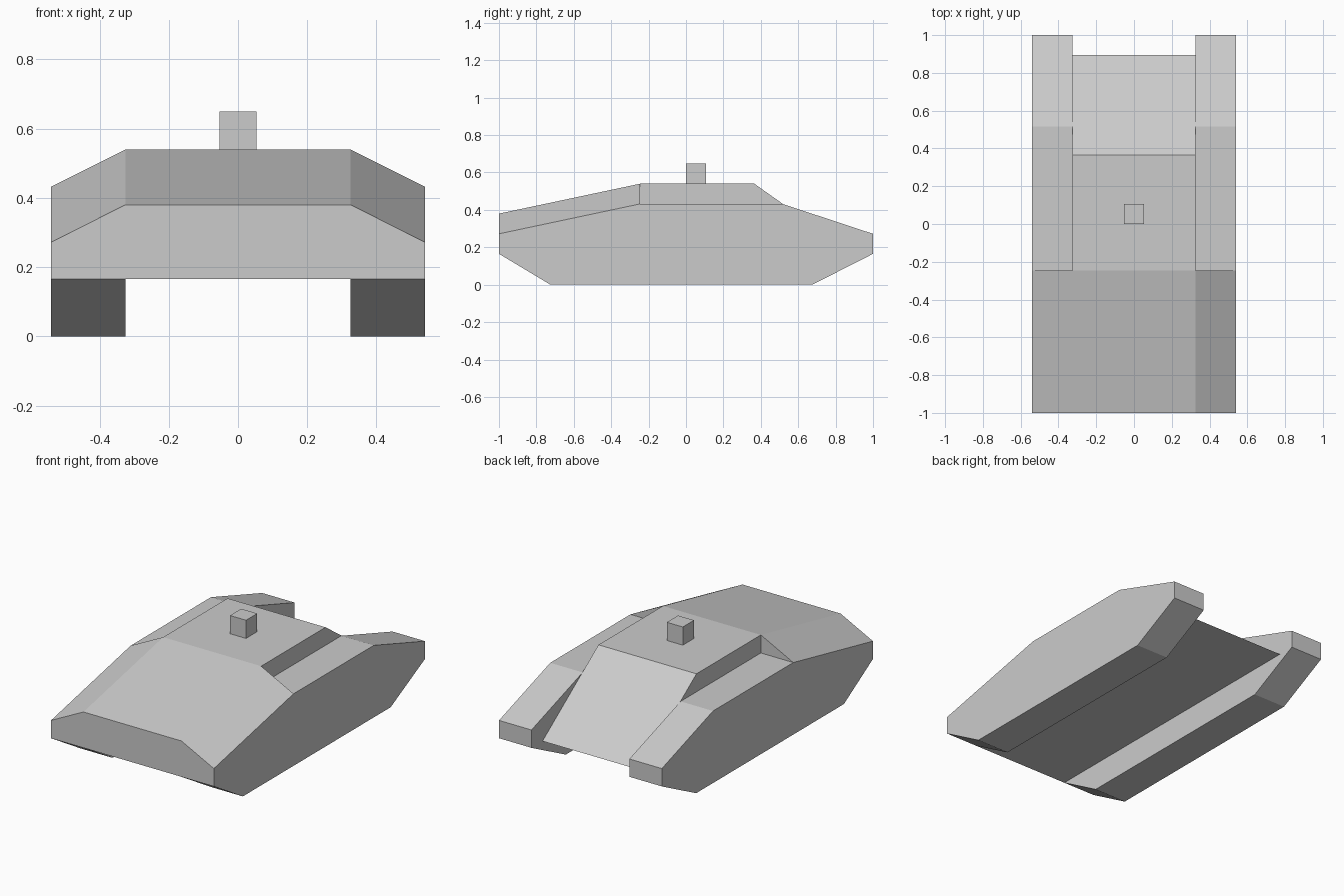
import bpy
import bmesh

if "Cube" in bpy.data.objects:
    bpy.data.objects.remove(bpy.data.objects["Cube"])


def loft(name, loop_a, loop_b):
    """Closed solid between two matching loops of points."""
    bm = bmesh.new()
    a = [bm.verts.new(p) for p in loop_a]
    b = [bm.verts.new(p) for p in loop_b]
    n = len(a)
    bm.faces.new(a)
    bm.faces.new(b[::-1])
    for i in range(n):
        j = (i + 1) % n
        bm.faces.new((a[i], b[i], b[j], a[j]))
    bmesh.ops.recalc_face_normals(bm, faces=bm.faces)
    mesh = bpy.data.meshes.new(name)
    bm.to_mesh(mesh)
    bm.free()
    obj = bpy.data.objects.new(name, mesh)
    bpy.context.collection.objects.link(obj)
    return obj


def extrude_x(name, profile, x0, x1):
    return loft(name, [(x0, y, z) for y, z in profile],
                [(x1, y, z) for y, z in profile])


def mirror_x(obj):
    mod = obj.modifiers.new("mirror", 'MIRROR')
    mod.use_mirror_merge = False


INNER, OUTER = 0.325, 0.54   # inner and outer sides of the track pods
STEP_Y = -0.245              # where the front slope meets the roof

# Central hull with sloped nose and tail
hull = [(-1, 0.165), (0.895, 0.165), (0.365, 0.54), (STEP_Y, 0.54), (-1, 0.38)]
extrude_x("hull", hull, -INNER, INNER)

# Track pods on both sides
pod = [(-0.725, 0), (0.675, 0), (1, 0.165), (1, 0.272),
       (0.515, 0.432), (STEP_Y, 0.432), (-1, 0.272), (-1, 0.165)]
mirror_x(extrude_x("track_pod", pod, INNER, OUTER))

# Sloped front fairings joining hull and pods
section = [(INNER, 0.0), (OUTER, 0.0), (INNER, 0.108)]
mirror_x(loft("front_fairing",
              [(x, -1, 0.272 + h) for x, h in section],
              [(x, STEP_Y, 0.432 + h) for x, h in section]))

# Small roof block
extrude_x("roof_block", [(0, 0.54), (0.106, 0.54), (0.106, 0.649), (0, 0.649)],
          -0.053, 0.053)
